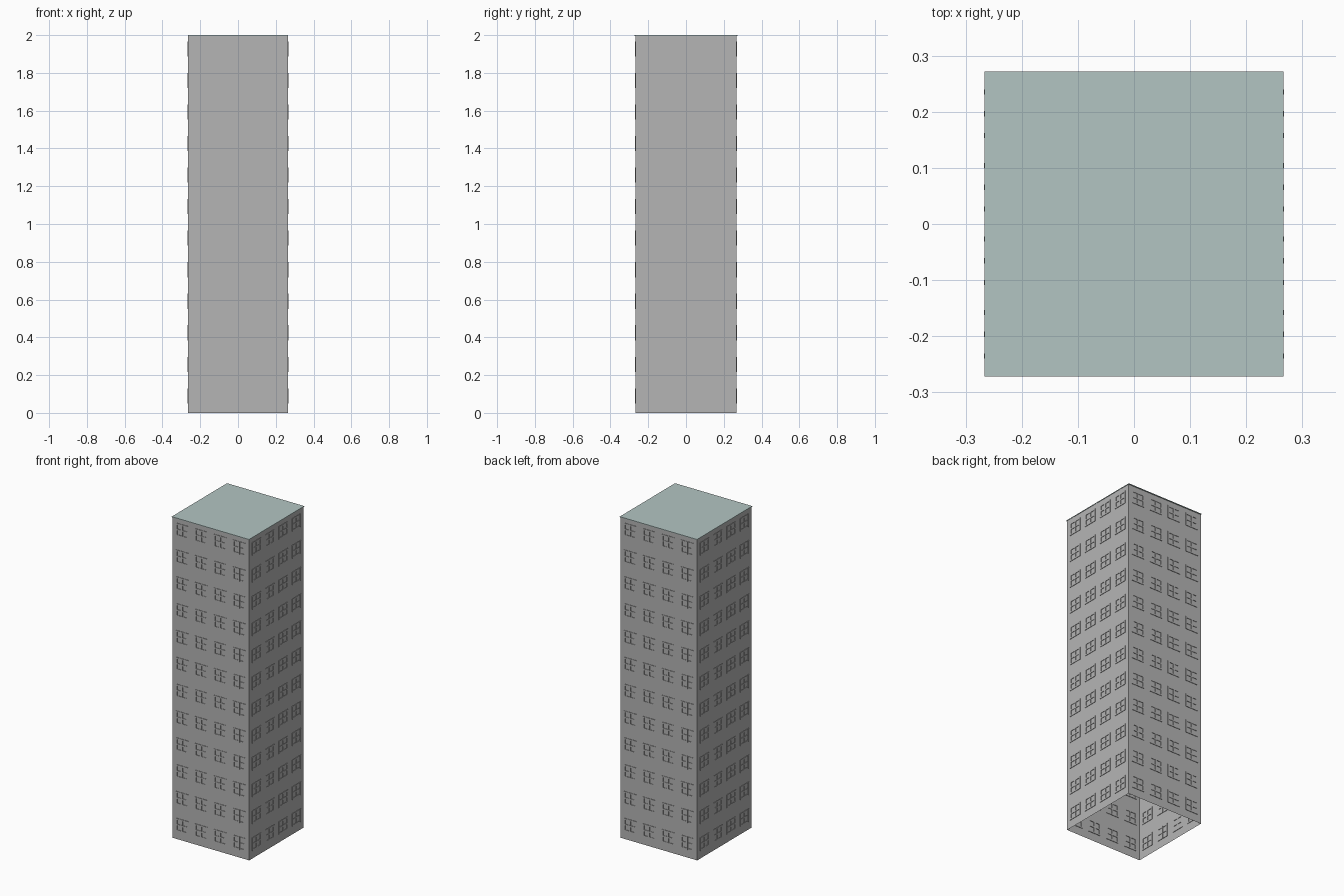
import bpy, bmesh, math
from mathutils import Matrix, Vector

if "Cube" in bpy.data.objects:
    bpy.data.objects.remove(bpy.data.objects["Cube"])

HX, HY, H = 0.264, 0.267, 2.0          # wall half sizes and height


def material(name, rgb):
    m = bpy.data.materials.new(name)
    m.diffuse_color = (*rgb, 1)
    m.use_nodes = True
    m.node_tree.nodes["Principled BSDF"].inputs["Base Color"].default_value = m.diffuse_color
    return m


def add_object(name, bm, mat):
    me = bpy.data.meshes.new(name)
    bm.to_mesh(me)
    bm.free()
    me.materials.append(mat)
    ob = bpy.data.objects.new(name, me)
    bpy.context.collection.objects.link(ob)
    return ob


def box(bm, centre, size, turn=Matrix()):
    bmesh.ops.create_cube(bm, size=1, matrix=turn @ Matrix.Translation(centre)
                          @ Matrix.Diagonal((*size, 1)))


concrete = material("concrete grey", (0.46, 0.46, 0.46))
roof_mat = material("pale teal roof", (0.45, 0.56, 0.545))

# Walls: thin shell, open at the bottom
bm = bmesh.new()
box(bm, (0, 0, H / 2 - 0.001), (2 * HX, 2 * HY, H - 0.002))
caps = [f for f in bm.faces if abs(f.normal.z) > 0.5]
bmesh.ops.delete(bm, geom=caps, context='FACES')
add_object("walls", bm, concrete)

# Roof: thin plate with a slight overhang
bm = bmesh.new()
box(bm, (0, 0, H - 0.002), (0.532, 0.544, 0.004))
add_object("roof", bm, roof_mat)

# Window frames: four columns by twelve rows on each side,
# each a square frame with a cross, showing on both sides of the wall
W, WH, BAR, DEPTH = 0.087, 0.08, 0.009, 0.006
for i, side in enumerate(("front", "right", "back", "left")):
    turn = Matrix.Rotation(i * math.pi / 2, 4, 'Z')
    dist = HX if i % 2 else HY
    bm = bmesh.new()
    for col in range(4):
        x = (col - 1.5) * 0.131
        for row in range(12):
            z = 0.09 + row * 0.167
            for s in (-1, 0, 1):
                box(bm, (x + s * (W - BAR) / 2, -dist, z), (BAR, DEPTH, WH), turn)
                box(bm, (x, -dist, z + s * (WH - BAR) / 2), (W, DEPTH - 0.0004, BAR), turn)
    add_object(side + "_window_frames", bm, concrete)
